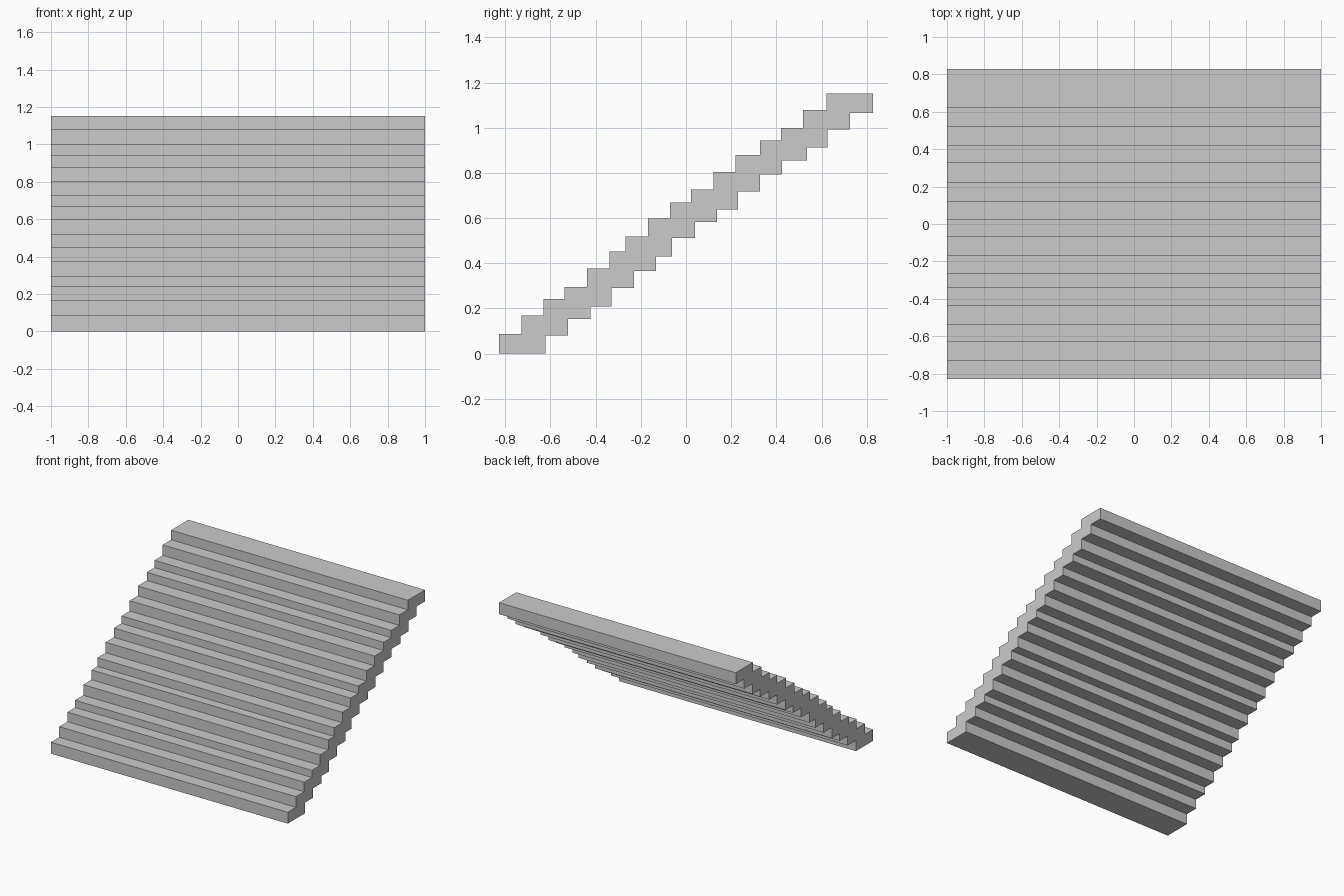
import bpy
import bmesh
from mathutils import Matrix, Vector

if "Cube" in bpy.data.objects:
    bpy.data.objects.remove(bpy.data.objects["Cube"])

WIDTH, DEPTH, THICK = 2.0, 0.207, 0.087

# front edge (y) and tread height (z) of each slab, slightly uneven
STEPS = [
    (-0.828, 0.087), (-0.729, 0.168), (-0.63, 0.241), (-0.537, 0.296),
    (-0.438, 0.377), (-0.339, 0.452), (-0.268, 0.518), (-0.168, 0.598),
    (-0.07, 0.669), (0.023, 0.726), (0.121, 0.805), (0.219, 0.88),
    (0.328, 0.943), (0.42, 0.999), (0.519, 1.079), (0.621, 1.152),
]


def slab(name, front, top):
    """Solid stair slab given its front edge and tread height."""
    bm = bmesh.new()
    size = Matrix.Diagonal(Vector((WIDTH, DEPTH, THICK, 1.0)))
    bmesh.ops.create_cube(bm, size=1.0, matrix=size)
    mesh = bpy.data.meshes.new(name)
    bm.to_mesh(mesh)
    bm.free()
    obj = bpy.data.objects.new(name, mesh)
    obj.location = (0, front + DEPTH / 2, top - THICK / 2)
    bpy.context.collection.objects.link(obj)
    return obj


# flight of overlapping stair slabs
for i, (front, top) in enumerate(STEPS, 1):
    slab(f"stair_step_{i:02d}", front, top)
